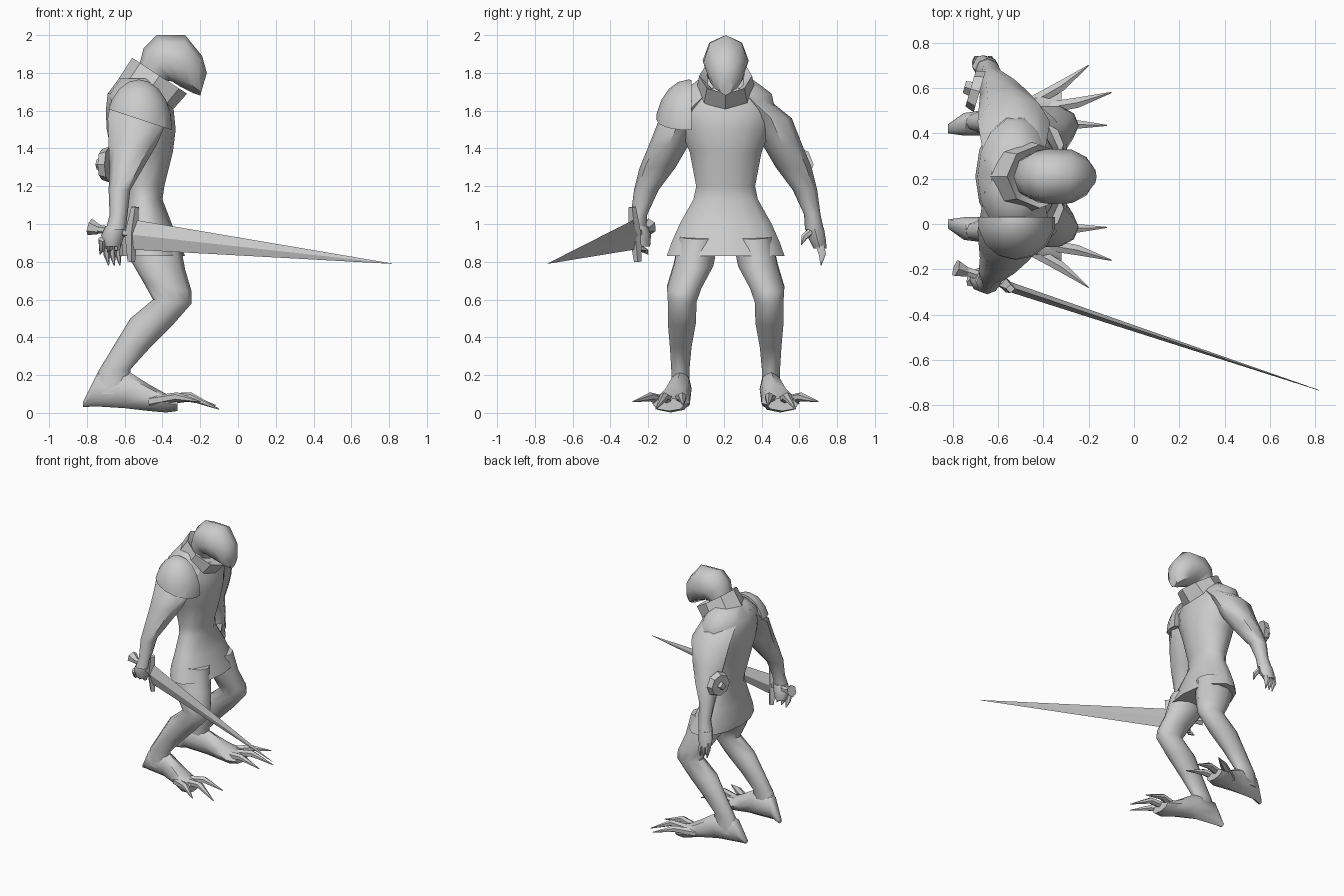
import bpy, bmesh, math
from mathutils import Vector, Matrix

if "Cube" in bpy.data.objects:
    bpy.data.objects.remove(bpy.data.objects["Cube"])

grey = bpy.data.materials.new("plain grey")
grey.diffuse_color = (0.6, 0.6, 0.6, 1)
grey.use_nodes = True
grey.node_tree.nodes["Principled BSDF"].inputs["Base Color"].default_value = grey.diffuse_color
MID = 0.21  # body symmetry plane in y


def finish(name, bm, angle=50):
    bmesh.ops.recalc_face_normals(bm, faces=bm.faces)
    me = bpy.data.meshes.new(name)
    bm.to_mesh(me)
    bm.free()
    me.materials.append(grey)
    ob = bpy.data.objects.new(name, me)
    bpy.context.collection.objects.link(ob)
    bpy.ops.object.select_all(action='DESELECT')
    ob.select_set(True)
    bpy.context.view_layer.objects.active = ob
    bpy.ops.object.shade_smooth_by_angle(angle=math.radians(angle))
    return ob


def skin(name, rings, angle=50):
    bm = bmesh.new()
    vs = [[bm.verts.new(p) for p in r] for r in rings]
    n = len(vs[0])
    for a, b in zip(vs, vs[1:]):
        for i in range(n):
            bm.faces.new((a[i], a[(i + 1) % n], b[(i + 1) % n], b[i]))
    bm.faces.new(vs[0])
    bm.faces.new(vs[-1])
    return finish(name, bm, angle)


def loft(name, rows, n=10, mirror=False, angle=50):
    """Each row: front x, front z, back x, back z, y centre, half width."""
    rings = []
    for fx, fz, bx, bz, yc, hw in rows:
        ring = []
        for i in range(n):
            t = 2 * math.pi * i / n
            c, s = math.cos(t), math.sin(t)
            y = yc + s * hw
            ring.append(((fx + bx) / 2 + c * (fx - bx) / 2,
                         2 * MID - y if mirror else y,
                         (fz + bz) / 2 + c * (fz - bz) / 2))
        rings.append(ring)
    return skin(name, rings, angle)


def tube(name, pts, radii, n=6, mirror=False, angle=50):
    """Tapered tube along points; each radius is (up, side)."""
    pts = [Vector((x, 2 * MID - y if mirror else y, z)) for x, y, z in pts]
    d = (pts[-1] - pts[0]).normalized()
    ref = Vector((1, 0, 0)) if abs(d.z) > 0.8 else Vector((0, 0, 1))
    side = d.cross(ref).normalized()
    up = side.cross(d)
    rings = [[p + up * ru * math.cos(2 * math.pi * i / n) + side * rs * math.sin(2 * math.pi * i / n)
              for i in range(n)] for p, (ru, rs) in zip(pts, radii)]
    return skin(name, rings, angle)


# Tunic with flared skirt: front x, back x, half width, height
tunic = [(-.28, -.63, .32, .83), (-.31, -.63, .295, .90), (-.35, -.61, .25, 1.0), (-.40, -.60, .175, 1.13),
         (-.39, -.62, .16, 1.2), (-.345, -.67, .195, 1.38), (-.33, -.695, .245, 1.5), (-.34, -.70, .27, 1.6),
         (-.38, -.69, .25, 1.69), (-.42, -.63, .14, 1.77)]
loft("tunic", [(f, z, b, z, MID, w) for f, b, w, z in tunic], 14)

# Collar and hooded head
loft("collar", [(-.35, 1.60, -.69, 1.68, MID, .17), (-.27, 1.69, -.56, 1.88, MID, .14),
                (-.36, 1.69, -.50, 1.78, MID, .09)], 8, angle=30)
loft("head", [(-.40, 1.66, -.56, 1.76, MID, .09), (-.38, 1.76, -.52, 1.85, MID, .10),
              (-.35, 1.755, -.50, 1.93, MID, .115), (-.31, 1.73, -.43, 2.0, MID, .122),
              (-.27, 1.71, -.28, 2.0, MID, .118), (-.23, 1.69, -.19, 1.89, MID, .085),
              (-.20, 1.68, -.165, 1.80, MID, .04)], 8)

# Arms, legs, feet and toes, both sides
arm = [(-.40, -.66, .20, .36, 1.72), (-.37, -.69, .34, .56, 1.56), (-.43, -.685, .405, .615, 1.42),
       (-.50, -.68, .475, .665, 1.30), (-.57, -.685, .565, .695, 1.18), (-.585, -.68, .625, .712, 1.05),
       (-.595, -.70, .63, .73, .97)]
toes = [((-.28, -.02, .085), (-.12, -.015, .04)), ((-.25, -.115, .085), (-.10, -.16, .02)),
        ((-.32, -.19, .085), (-.20, -.28, .06))]
for side, mir in (("right", False), ("left", True)):
    loft(side + "_arm", [(f, z, b, z, (a + c) / 2, (c - a) / 2) for f, b, a, c, z in arm], 8, not mir)
    loft(side + "_leg", [(-.31, .92, -.58, .95, .07, .11), (-.28, .76, -.57, .81, .04, .11),
                         (-.245, .64, -.50, .69, -.01, .095), (-.245, .58, -.45, .60, -.02, .08),
                         (-.35, .46, -.57, .50, -.022, .078), (-.47, .34, -.655, .36, -.028, .06),
                         (-.57, .23, -.74, .22, -.03, .05), (-.56, .10, -.77, .10, -.03, .05)], 10, mir)
    loft(side + "_foot", [(-.82, .06, -.82, .03, -.0, .02), (-.74, .22, -.76, .035, -.02, .05),
                          (-.58, .22, -.60, .025, -.03, .06), (-.47, .15, -.47, .01, -.055, .075),
                          (-.38, .10, -.38, .002, -.08, .10), (-.32, .08, -.32, .01, -.09, .085)], 8, mir)
    for i, (knuckle, tip) in enumerate(toes):
        tube(f"{side}_toe_{i}", [(-.46, -.05 - .03 * i, .06), knuckle, tip],
             [(.03, .03), (.024, .026), (.003, .003)], 6, mir)

# Open left hand with claws and thumb
loft("left_hand", [(-.595, .98, -.70, .98, .68, .05), (-.595, .92, -.715, .92, .695, .045),
                   (-.62, .87, -.71, .87, .71, .035)], 8)
for i, x in enumerate((-.635, -.665, -.695)):
    tube(f"left_finger_{i}", [(x, .705, .90), (x, .722, .84), (x + .01, .715, .78)],
         [(.02, .026), (.018, .022), (.003, .003)])
tube("left_thumb", [(-.62, .66, .96), (-.60, .625, .93), (-.60, .61, .89)],
     [(.02, .02), (.018, .018), (.003, .003)])

# Right fist round the sword grip
loft("right_fist", [(-.595, .99, -.70, .99, -.25, .045), (-.60, .95, -.725, .94, -.245, .06),
                    (-.62, .88, -.71, .88, -.235, .045)], 8)
for i, x in enumerate((-.64, -.68, -.72)):
    tube(f"right_finger_{i}", [(x, -.26, .92), (x, -.24, .87), (x - .01, -.20, .86 - .01 * i)],
         [(.02, .02), (.018, .018), (.003, .003)])

# Sword: blade, guard, grip and pommel
tube("sword_blade", [(-.57, -.27, .945), (.815, -.733, .79)], [(.08, .022), (.001, .001)], 4, angle=20)
tube("sword_guard", [(-.545, -.285, 1.09), (-.565, -.27, .95), (-.565, -.255, .80)],
     [(.02, .02), (.035, .032), (.02, .02)], 4, angle=20)
tube("sword_grip", [(-.75, -.205, .975), (-.57, -.265, .95)], [(.022, .022), (.022, .022)], 6)
tube("sword_pommel", [(-.785, -.195, .985), (-.735, -.212, .97)], [(.046, .04), (.025, .022)], 6, angle=20)

# Shoulder guard: clipped ellipsoid
bm = bmesh.new()
bmesh.ops.create_uvsphere(bm, u_segments=14, v_segments=10, radius=1)
bm.transform(Matrix.Translation((-.525, .015, 1.51)) @ Matrix.Diagonal((.18, .178, .255, 1)))
for co, no in (((-.525, 0, 1.555), (-.33, 0, -1)), ((0, .03, 0), (0, 1, 0))):
    res = bmesh.ops.bisect_plane(bm, geom=bm.verts[:] + bm.edges[:] + bm.faces[:],
                                 plane_co=co, plane_no=no, clear_outer=True)
    cut = [e for e in res["geom_cut"] if isinstance(e, bmesh.types.BMEdge)]
    bmesh.ops.holes_fill(bm, edges=cut)
finish("shoulder_guard", bm)

# Small octagonal forearm disc with raised rim and square boss
axis = Vector((-.96, .28, 0))
centre = Vector((-.70, .59, 1.315))
for name, r, a, b, n in (("disc_plate", .095, -.02, .022, 8), ("disc_boss", .032, .02, .05, 4)):
    tube(name, [centre + axis * a, centre + axis * b], [(r, r), (r * .85, r * .85)], n, angle=20)
